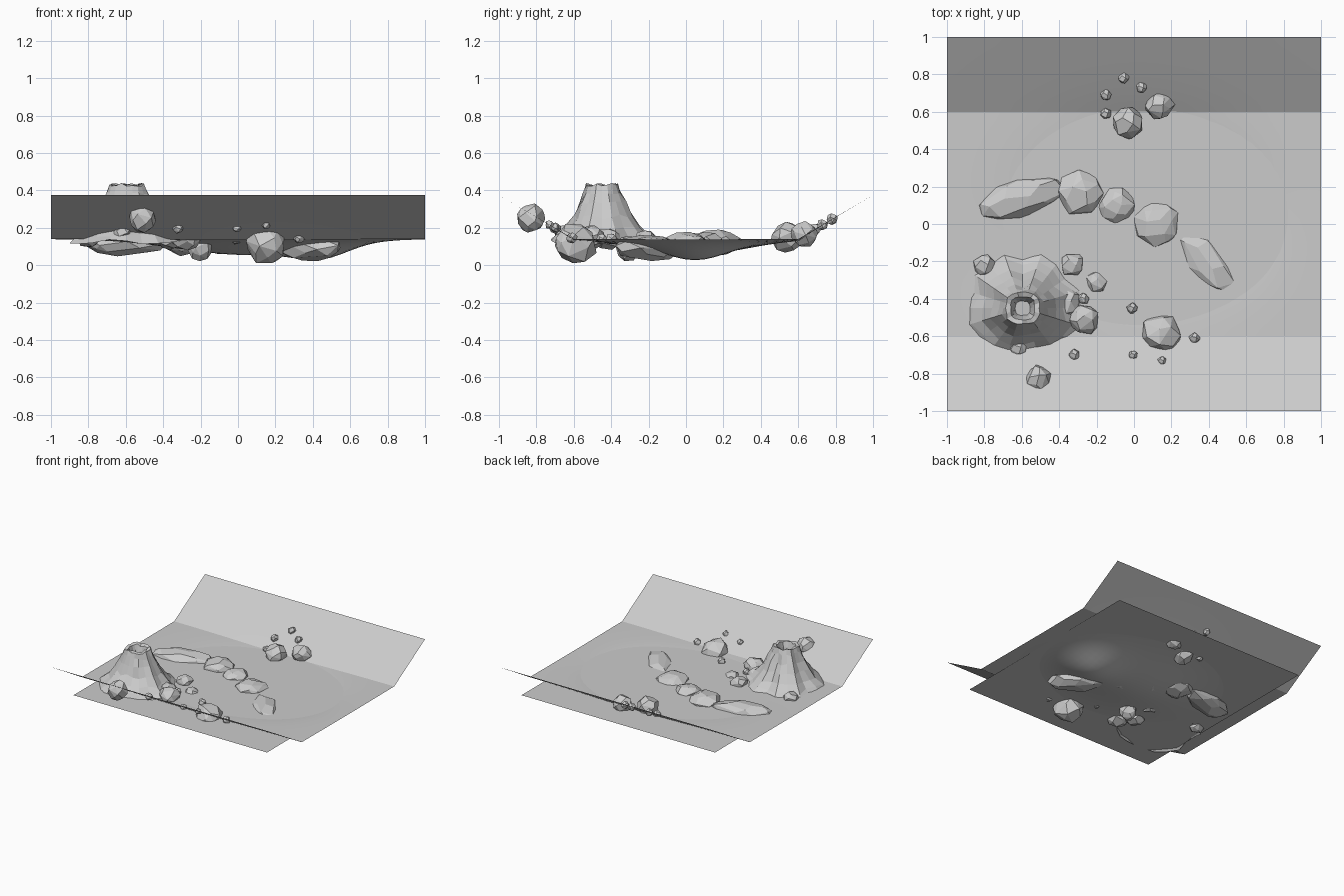
import bpy, bmesh, random
from math import sin, cos, pi, exp, sqrt, radians
from mathutils import Vector, Matrix

if "Cube" in bpy.data.objects:
    bpy.data.objects.remove(bpy.data.objects["Cube"])

random.seed(7)


def add_object(name, bm):
    bmesh.ops.recalc_face_normals(bm, faces=bm.faces)
    mesh = bpy.data.meshes.new(name)
    bm.to_mesh(mesh)
    bm.free()
    ob = bpy.data.objects.new(name, mesh)
    bpy.context.collection.objects.link(ob)
    return ob


def bank(y):
    """Height of the undisturbed ground: flat floor with raised banks front and back."""
    return 0.14 + max(0, abs(y) - 0.6) * 0.5875


def ground_height(x, y):
    r2 = ((x - 0.04) / 0.74) ** 2 + ((y - 0.04) / 0.58) ** 2
    pond = 0.085 * exp(-2.14 * r2)
    deep = 0.066 * exp(-((x - 0.45) / 0.2) ** 2 - ((y - 0.05) / 0.22) ** 2)
    return bank(y) - pond - deep


# Ground sheet with a pond hollow
bm = bmesh.new()
bmesh.ops.create_grid(bm, x_segments=40, y_segments=40, size=1)
for v in bm.verts:
    v.co.z = ground_height(v.co.x, v.co.y)
for f in bm.faces:
    f.smooth = True
for e in bm.edges:
    if all(abs(abs(v.co.y) - 0.6) < 0.01 for v in e.verts):
        e.smooth = False
mesh = bpy.data.meshes.new("ground")
bm.to_mesh(mesh)
bm.free()
bpy.context.collection.objects.link(bpy.data.objects.new("ground", mesh))

# Water sheet
bm = bmesh.new()
bmesh.ops.create_grid(bm, x_segments=1, y_segments=1, size=0.88,
                      matrix=Matrix.Translation((0, 0, 0.13)))
add_object("water", bm)


def rock(name, center, half, angle=0, points=26):
    """Faceted stone: convex hull of jittered points spread over an ellipsoid."""
    bm = bmesh.new()
    for i in range(points):
        z = 1 - 2 * (i + 0.5) / points
        a = i * 2.39996 + random.uniform(-0.3, 0.3)
        r = sqrt(1 - z * z)
        p = Vector((r * cos(a), r * sin(a), z)) * random.uniform(0.93, 1.08)
        bm.verts.new((p.x * half[0], p.y * half[1], p.z * half[2]))
    out = bmesh.ops.convex_hull(bm, input=bm.verts)
    loose = [g for g in out["geom_interior"] if isinstance(g, bmesh.types.BMVert)]
    bmesh.ops.delete(bm, geom=loose, context='VERTS')
    bmesh.ops.dissolve_limit(bm, angle_limit=radians(12), verts=bm.verts, edges=bm.edges)
    bm.transform(Matrix.Translation(center) @ Matrix.Rotation(radians(angle), 4, 'Z'))
    return add_object(name, bm)


# Stepping stones crossing the pond
stones = [
    ((-0.61, 0.135, 0.12), (0.25, 0.105, 0.07), 17),
    ((-0.285, 0.165, 0.12), (0.125, 0.125, 0.07), 20),
    ((-0.09, 0.10, 0.12), (0.10, 0.095, 0.06), 0),
    ((0.12, 0.0, 0.115), (0.125, 0.125, 0.065), 40),
    ((0.38, -0.20, 0.09), (0.225, 0.11, 0.07), -47),
]
for i, (c, h, a) in enumerate(stones):
    rock(f"stepping_stone_{i + 1}", c, h, a, 34)

# Boulders on the shore
boulders = [
    ((-0.03, 0.54, 0.15), (0.085, 0.09, 0.08)),
    ((0.135, 0.63, 0.165), (0.08, 0.07, 0.07)),
    ((-0.20, -0.31, 0.09), (0.065, 0.07, 0.07)),
    ((-0.27, -0.51, 0.15), (0.08, 0.085, 0.07)),
    ((-0.51, -0.83, 0.25), (0.075, 0.075, 0.08)),
    ((0.15, -0.59, 0.115), (0.12, 0.11, 0.112)),
]
for i, (c, h) in enumerate(boulders):
    rock(f"boulder_{i + 1}", c, h, 25 * i)

# Pebbles resting on the ground
pebbles = [(-0.15, 0.69), (-0.15, 0.59), (-0.055, 0.78), (0.04, 0.73),
           (-0.27, -0.40), (-0.32, -0.70), (-0.01, -0.45), (-0.005, -0.70),
           (0.325, -0.61), (0.15, -0.73)]
for i, (x, y) in enumerate(pebbles):
    s = 0.024 if i in (7, 9) else 0.031
    rock(f"pebble_{i + 1}", (x, y, max(bank(y), 0.135)), (s, s, s), 0, 18)

# Volcano: rough rings from skirt to rim, then down into the crater
rings = [(0.29, 0.125), (0.26, 0.155), (0.21, 0.20), (0.165, 0.26), (0.13, 0.33),
         (0.105, 0.39), (0.09, 0.43), (0.065, 0.425), (0.052, 0.38), (0.04, 0.34)]
sides = 20
ridge = [random.uniform(-1, 1) for _ in range(sides)]
bm = bmesh.new()
loops = []
for k, (r, z) in enumerate(rings):
    loop = []
    for i in range(sides):
        a = 2 * pi * i / sides
        square = (abs(cos(a)) ** 4 + abs(sin(a)) ** 4) ** -0.25
        rough = 1 + (0.10 * ridge[i] if k < 6 else 0) + random.uniform(-0.04, 0.04)
        rr = r * (0.35 + 0.65 * square) * rough
        dz = random.uniform(-0.012, 0.012)
        loop.append(bm.verts.new((-0.595 + rr * cos(a), -0.45 + rr * sin(a) * 0.95, z + dz)))
    loops.append(loop)
for lo, hi in zip(loops, loops[1:]):
    for i in range(sides):
        j = (i + 1) % sides
        bm.faces.new((lo[i], lo[j], hi[j], hi[i]))
bm.faces.new(loops[-1])
add_object("volcano", bm)

# Rubble blocks around the volcano foot
for i, (x, y, s) in enumerate([(-0.33, -0.22, 0.065), (-0.80, -0.22, 0.06),
                               (-0.36, -0.42, 0.08), (-0.62, -0.66, 0.05)]):
    rock(f"rubble_{i + 1}", (x, y, max(bank(y), 0.14)), (s, s, s * 0.75), 0, 20)
